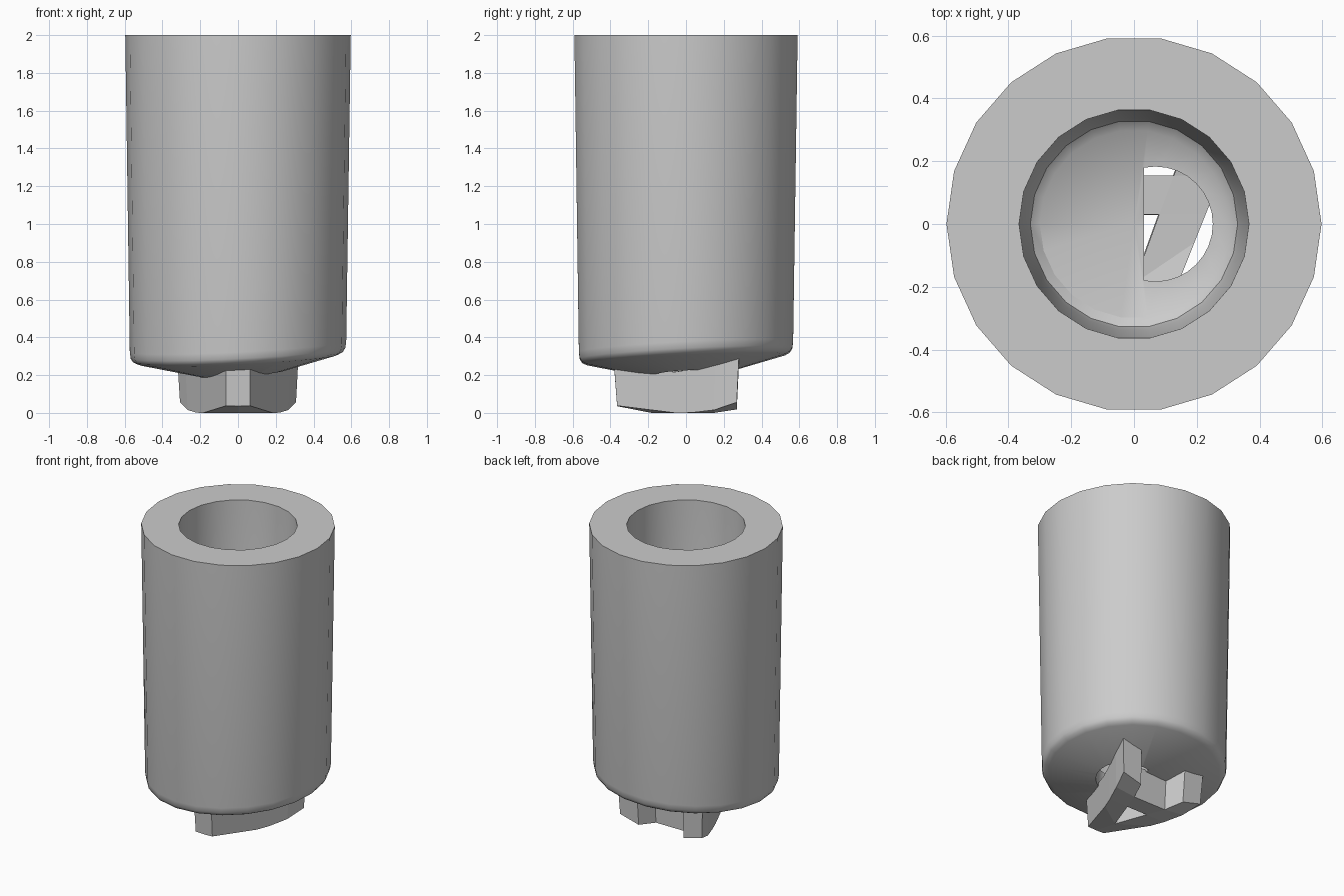
import bpy, bmesh
from math import cos, sin, tau, hypot
from mathutils import Vector

if "Cube" in bpy.data.objects:
    bpy.data.objects.remove(bpy.data.objects["Cube"])

SIDES = 22
TILT = 0.05


def make_object(name, bm):
    bmesh.ops.recalc_face_normals(bm, faces=bm.faces[:])
    mesh = bpy.data.meshes.new(name)
    bm.to_mesh(mesh)
    bm.free()
    obj = bpy.data.objects.new(name, mesh)
    bpy.context.collection.objects.link(obj)
    return obj


def underside(x, y):
    """Height of the tilted, shallow conical underside."""
    return 0.2 + 0.25 * max(0, hypot(x, y) - 0.2) + TILT * (x + y)


def extrude(bm, faces):
    """Extrude faces, keep the originals, return the new vertices."""
    out = bmesh.ops.extrude_face_region(bm, geom=faces, use_keep_orig=True)
    return [g for g in out["geom"] if isinstance(g, bmesh.types.BMVert)]


# Hollow body: one lathed profile from underside, over the rim, to the floor
profile = [(0, 0.2), (0.2, 0.2), (0.53, 0.282), (0.555, 0.295), (0.568, 0.315),
           (0.573, 0.35), (0.597, 2), (0.366, 2), (0.34, 0.42), (0.33, 0.37),
           (0.3, 0.345), (0, 0.31)]
bm = bmesh.new()
verts = [bm.verts.new((r, 0, z)) for r, z in profile]
edges = [bm.edges.new(pair) for pair in zip(verts, verts[1:])]
bmesh.ops.spin(bm, geom=verts + edges, axis=(0, 0, 1), cent=(0, 0, 0),
               angle=tau, steps=SIDES)
bmesh.ops.remove_doubles(bm, verts=bm.verts[:], dist=0.0005)
for v in bm.verts:
    if v.co.z < 1:
        v.co.z += TILT * (v.co.x + v.co.y)
body = make_object("body", bm)

# D-shaped drain hole through the floor
bm = bmesh.new()
ring = [(0.068 + 0.183 * cos(tau * i / 32), 0.183 * sin(tau * i / 32))
        for i in range(-16, 16)]
ring = [p for p in ring if p[0] > 0]
face = bm.faces.new([bm.verts.new((x, y, 0.05)) for x, y in ring])
for v in extrude(bm, [face]):
    v.co.z = 0.7
cutter = make_object("hole_cutter", bm)
cutter.hide_render = True

cut = body.modifiers.new("floor_hole", "BOOLEAN")
cut.operation = "DIFFERENCE"
cut.solver = "EXACT"
cut.object = cutter
bpy.ops.object.select_all(action="DESELECT")
bpy.context.view_layer.objects.active = body
body.select_set(True)
bpy.ops.object.modifier_apply(modifier=cut.name)
bpy.data.objects.remove(cutter)
bpy.ops.object.shade_smooth_by_angle(angle=0.6)

# Braced blade below: two splayed legs joined by a crossbar, mirrored in x
outer = [(0.065, -0.38), (0.192, -0.06), (0.228, 0.03), (0.278, 0.155), (0.32, 0.28)]
inner = [(0, -0.38), (0, -0.19), (0.08, 0.03), (0.127, 0.155), (0.175, 0.28)]
bar = [(0, 0.03), (0, 0.155)]
bm = bmesh.new()
out_v, in_v, bar_v = ([bm.verts.new((x, y, 0)) for x, y in row]
                      for row in (outer, inner, bar))
for i in range(len(outer) - 1):
    bm.faces.new((in_v[i], out_v[i], out_v[i + 1], in_v[i + 1]))
bm.faces.new((bar_v[0], in_v[2], in_v[3], bar_v[1]))
bmesh.ops.mirror(bm, geom=bm.verts[:] + bm.edges[:] + bm.faces[:],
                 axis="X", merge_dist=0.001)
bottom = bm.verts[:]
top = extrude(bm, bm.faces[:])
for v in top:
    v.co.z = underside(v.co.x, v.co.y) + 0.01
for v in bottom:
    v.co.z = 1.1 * max(0, hypot(v.co.x, v.co.y) - 0.2) ** 2
    v.co.xy = v.co.xy * 0.96
make_object("braced_blade", bm)
